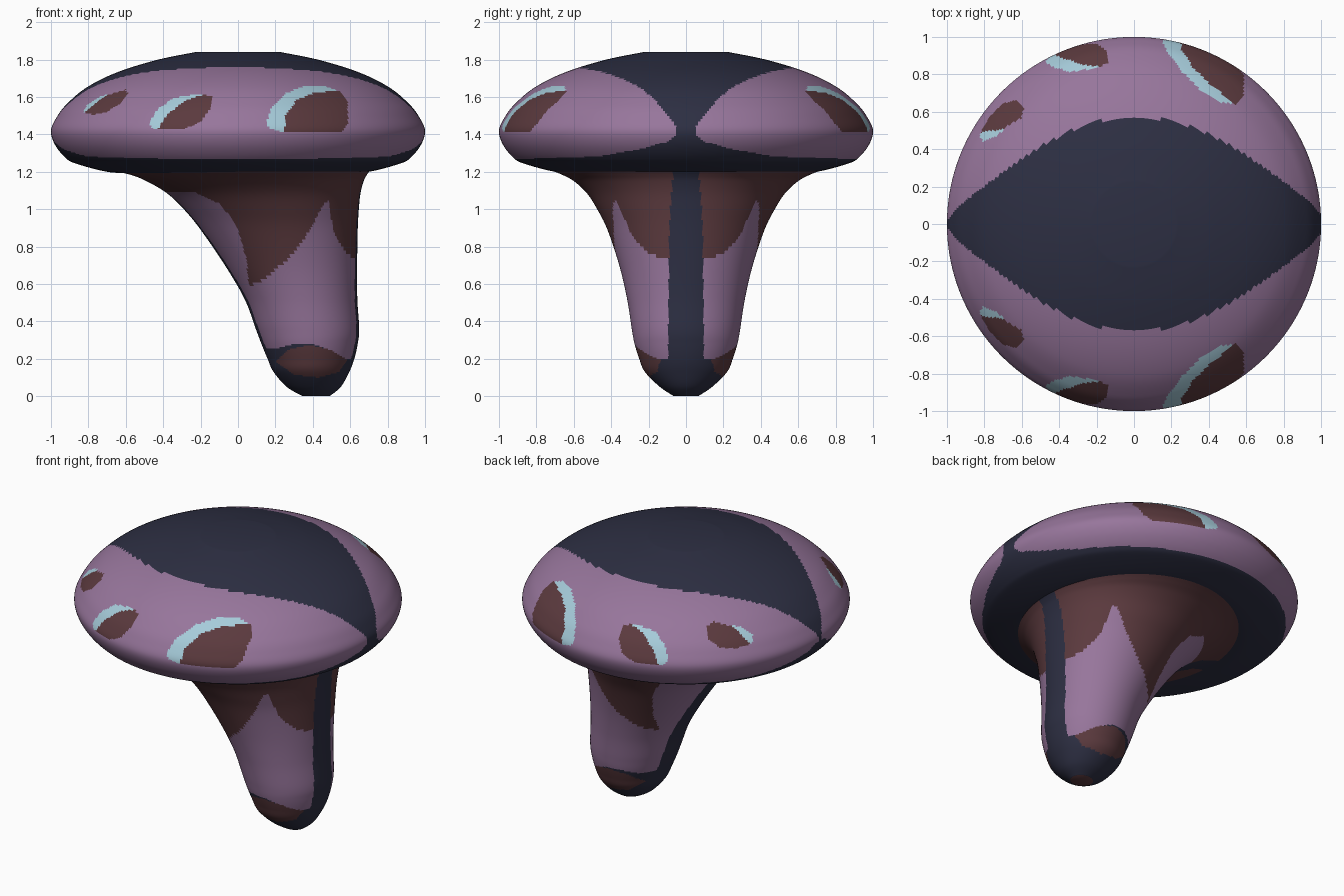
import bpy, bmesh, math

cube = bpy.data.objects.get("Cube")
if cube:
    bpy.data.objects.remove(cube, do_unlink=True)

PURPLE, NAVY, BROWN, BLUE = range(4)


def make_material(name, rgb):
    mat = bpy.data.materials.new(name)
    mat.use_nodes = True
    color = (*rgb, 1)
    mat.diffuse_color = color
    mat.node_tree.nodes["Principled BSDF"].inputs["Base Color"].default_value = color
    return mat


materials = [
    make_material("mauve purple", (0.31, 0.18, 0.33)),
    make_material("dark navy", (0.026, 0.028, 0.055)),
    make_material("dark brown", (0.105, 0.042, 0.048)),
    make_material("pale blue", (0.38, 0.60, 0.70)),
]


def lerp_table(table, t):
    """Piecewise linear lookup in a sorted list of pairs."""
    if t <= table[0][0]:
        return table[0][1]
    for (a, u), (b, v) in zip(table, table[1:]):
        if t <= b:
            return u + (v - u) * (t - a) / (b - a)
    return table[-1][1]


def spline(rows, steps):
    """Smooth curve through rows of any width."""
    pts = [rows[0], *rows, rows[-1]]
    out = []
    for a, b, c, d in zip(pts, pts[1:], pts[2:], pts[3:]):
        for i in range(steps):
            t = i / steps
            out.append([q + 0.5 * t * (r - p + t * (2 * p - 5 * q + 4 * r - s
                        + t * (3 * (q - r) + s - p)))
                        for p, q, r, s in zip(a, b, c, d)])
    out.append(rows[-1])
    return out


def inside(poly, x, z):
    hit = False
    for (ax, az), (bx, bz) in zip(poly, poly[1:] + poly[:1]):
        if (az > z) != (bz > z) and x < ax + (bx - ax) * (z - az) / (bz - az):
            hit = not hit
    return hit


def loft(name, rows, sides, rule):
    """Skin elliptical rings (z, left x, right x, half depth), then colour."""
    bm = bmesh.new()
    rings = []
    for z, xl, xr, hy in rows:
        cx, rx = (xl + xr) / 2, (xr - xl) / 2
        angles = [math.tau * i / sides for i in range(sides)]
        rings.append([bm.verts.new((cx + rx * math.cos(a), hy * math.sin(a), z))
                      for a in angles])
    for low, high in zip(rings, rings[1:]):
        for i in range(sides):
            j = (i + 1) % sides
            bm.faces.new((low[i], low[j], high[j], high[i]))
    bm.faces.new(rings[0])
    bm.faces.new(rings[-1])
    bmesh.ops.recalc_face_normals(bm, faces=bm.faces)
    for face in bm.faces:
        face.material_index = rule(*face.calc_center_median())
    mesh = bpy.data.meshes.new(name)
    bm.to_mesh(mesh)
    bm.free()
    obj = bpy.data.objects.new(name, mesh)
    bpy.context.collection.objects.link(obj)
    for mat in materials:
        mesh.materials.append(mat)
    bpy.ops.object.select_all(action="DESELECT")
    obj.select_set(True)
    bpy.context.view_layer.objects.active = obj
    bpy.ops.object.shade_smooth_by_angle(angle=math.radians(40))
    return obj


# Cap markings: brown spots with pale crescents, same on front and back
brown_spots = [
    [(.25, 1.41), (.255, 1.5), (.31, 1.58), (.4, 1.62), (.54, 1.635),
     (.585, 1.57), (.59, 1.46), (.55, 1.41)],
    [(-.43, 1.425), (-.38, 1.505), (-.29, 1.575), (-.18, 1.615), (-.14, 1.6),
     (-.145, 1.54), (-.2, 1.465), (-.3, 1.425)],
    [(-.82, 1.515), (-.765, 1.565), (-.7, 1.61), (-.6, 1.64), (-.59, 1.62),
     (-.63, 1.565), (-.7, 1.52), (-.77, 1.505)],
]
pale_crescents = [
    [(.15, 1.455), (.18, 1.545), (.25, 1.615), (.355, 1.66), (.46, 1.66),
     (.525, 1.635), (.4, 1.5), (.25, 1.41), (.17, 1.43)],
    [(-.47, 1.47), (-.43, 1.535), (-.34, 1.595), (-.25, 1.61), (-.18, 1.615),
     (-.25, 1.5), (-.43, 1.425), (-.465, 1.435)],
    [(-.825, 1.525), (-.805, 1.56), (-.73, 1.605), (-.645, 1.625),
     (-.7, 1.56), (-.815, 1.515)],
]
# Half width of the dark band: over the top by |x|, under the rim by z
band_top = [(0, .575), (.2, .555), (.35, .505), (.5, .43), (.67, .32),
            (.83, .205), (.95, .11), (1, .045)]
band_low = [(1.26, 2), (1.267, .9), (1.283, .46), (1.32, .25), (1.36, .1), (1.4, .045)]


def cap_color(x, y, z):
    if z > 1.4:
        width = lerp_table(band_top, abs(x)) + min(x, 0) * 0.03
    else:
        width = lerp_table(band_low, z)
    if abs(y) < width:
        return NAVY
    if any(inside(p, x, z) for p in brown_spots):
        return BROWN
    if any(inside(p, x, z) for p in pale_crescents):
        return BLUE
    return PURPLE


# Cap: round profile of (radius, z)
cap_profile = [(.55, 1.195), (.69, 1.198), (.865, 1.243), (.925, 1.277), (.98, 1.347),
               (1, 1.42), (.97, 1.49), (.917, 1.56), (.81, 1.65), (.65, 1.73),
               (.436, 1.797), (.225, 1.84)]
loft("mushroom_cap", [(z, -r, r, r) for r, z in spline(cap_profile, 10)], 480, cap_color)

# Stem markings: foot patch, dark foot, brown collar and side stripes
foot_patch = [(.2, .185), (.27, .25), (.38, .275), (.49, .25), (.585, .195),
              (.54, .13), (.43, .1), (.3, .115)]
foot_edge = [(.13, .25), (.2, .255), (.3, .28), (.4, .28), (.47, .255),
             (.55, .21), (.58, .195), (.64, .215)]
collar_edge = [(-.39, 1.096), (-.23, 1.09), (-.1, 1.03), (-.04, .96), (0, .89),
               (.045, .73), (.06, .59), (.14, .625), (.275, .74), (.38, .88),
               (.46, 1.03), (.485, 1.045), (.495, .97), (.515, .87),
               (.57, .775), (.635, .72)]
stripe = [(.3, .095), (.9, .09), (1.18, .07)]


def stem_color(x, y, z):
    if z < 0.001:
        return BROWN
    if abs(y) < lerp_table(stripe, z):
        return NAVY
    if inside(foot_patch, x, z):
        return BROWN
    if z < lerp_table(foot_edge, x):
        return NAVY
    return BROWN if z > lerp_table(collar_edge, x) else PURPLE


# Stem: leaning, flared rings of (z, left x, right x, half depth)
stem_rings = [(0, .345, .49, .065), (.05, .26, .55, .14), (.13, .19, .595, .22),
              (.2, .158, .622, .25), (.28, .125, .64, .275), (.36, .095, .648, .29),
              (.52, .035, .638, .315), (.7, -.07, .637, .357), (.89, -.2, .64, .42),
              (1.0, -.29, .646, .475), (1.085, -.38, .655, .53),
              (1.15, -.49, .672, .6), (1.185, -.58, .69, .665), (1.21, -.7, .71, .73)]
loft("mushroom_stem", spline(stem_rings, 10), 240, stem_color)
